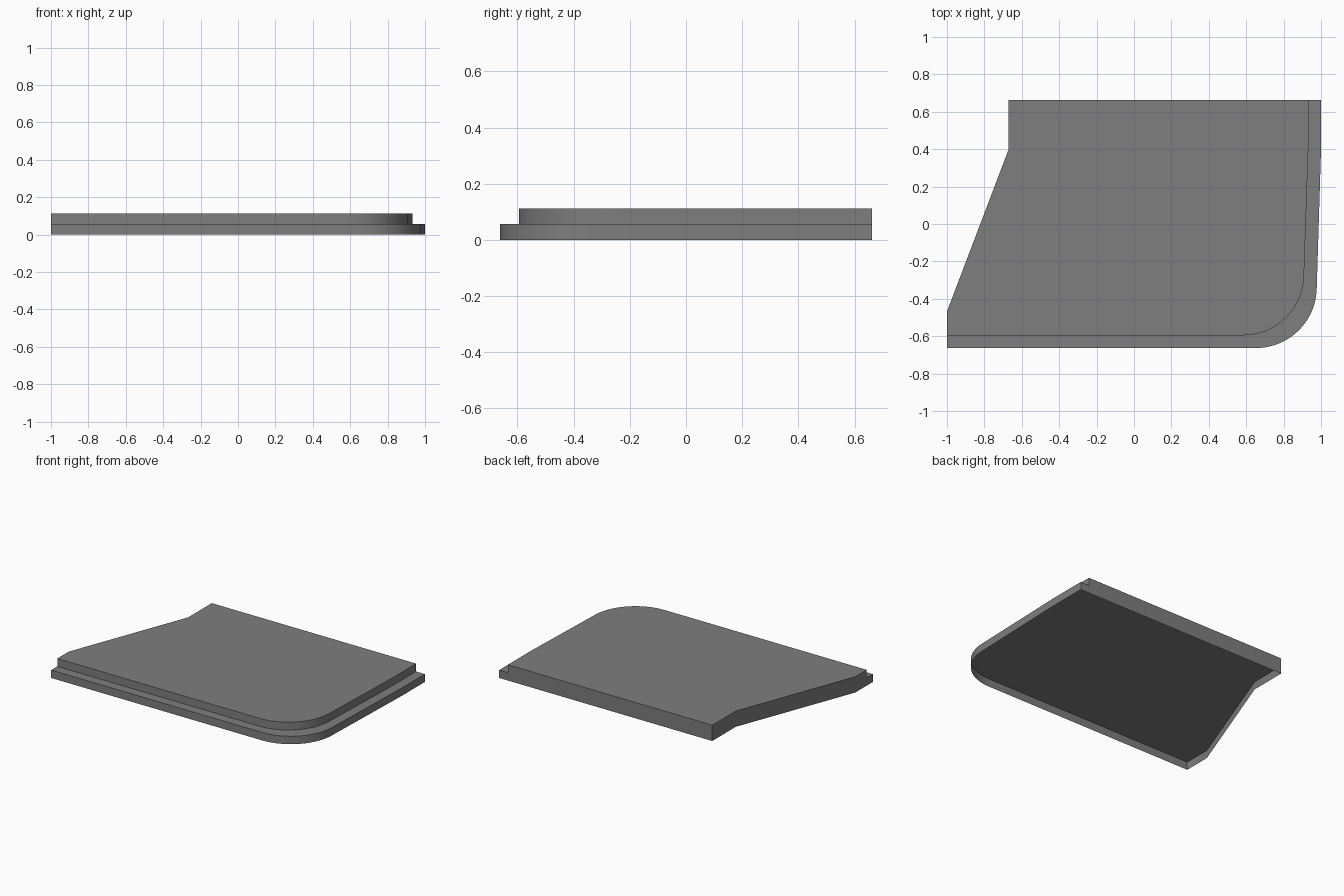
import bpy, bmesh, math

cube = bpy.data.objects.get("Cube")
if cube:
    bpy.data.objects.remove(cube, do_unlink=True)

grey = bpy.data.materials.new("mid grey")
grey.use_nodes = True
colour = (0.21, 0.21, 0.21, 1)
grey.diffuse_color = colour
grey.node_tree.nodes["Principled BSDF"].inputs["Base Color"].default_value = colour

BACK = 0.663
STEP = 0.056     # height of each tier
INSET = 0.068    # set-back of the upper tier on the front and left edges
RADIUS = 0.325
ARC_STEPS = 20


def outline(inset):
    """Plan of one tier, anticlockwise, with its rounded front left corner."""
    cx, cy = 0.652 - inset, RADIUS - BACK + inset
    arc = []
    for i in range(ARC_STEPS + 1):
        a = math.radians(-90 + 88 * i / ARC_STEPS)
        arc.append((cx + RADIUS * math.cos(a), cy + RADIUS * math.sin(a)))
    return ([(-1, inset - BACK)] + arc
            + [(1 - inset, 0.4), (1 - inset, BACK),
               (-0.67, BACK), (-0.67, 0.4), (-1, -0.468)])


def tier(name, inset, base):
    """Thin capped shell, open underneath."""
    bm = bmesh.new()
    low = [bm.verts.new((x, y, base)) for x, y in outline(inset)]
    high = [bm.verts.new((v.co.x, v.co.y, base + STEP)) for v in low]
    bm.faces.new(high)
    for i in range(len(low)):
        j = (i + 1) % len(low)
        bm.faces.new((low[i], low[j], high[j], high[i]))
    mesh = bpy.data.meshes.new(name)
    bm.to_mesh(mesh)
    bm.free()
    mesh.materials.append(grey)
    obj = bpy.data.objects.new(name, mesh)
    bpy.context.collection.objects.link(obj)
    bpy.ops.object.select_all(action="DESELECT")
    obj.select_set(True)
    bpy.context.view_layer.objects.active = obj
    bpy.ops.object.shade_smooth_by_angle(angle=math.radians(30))


tier("lower_tier", 0, 0)
tier("upper_tier", INSET, STEP)
